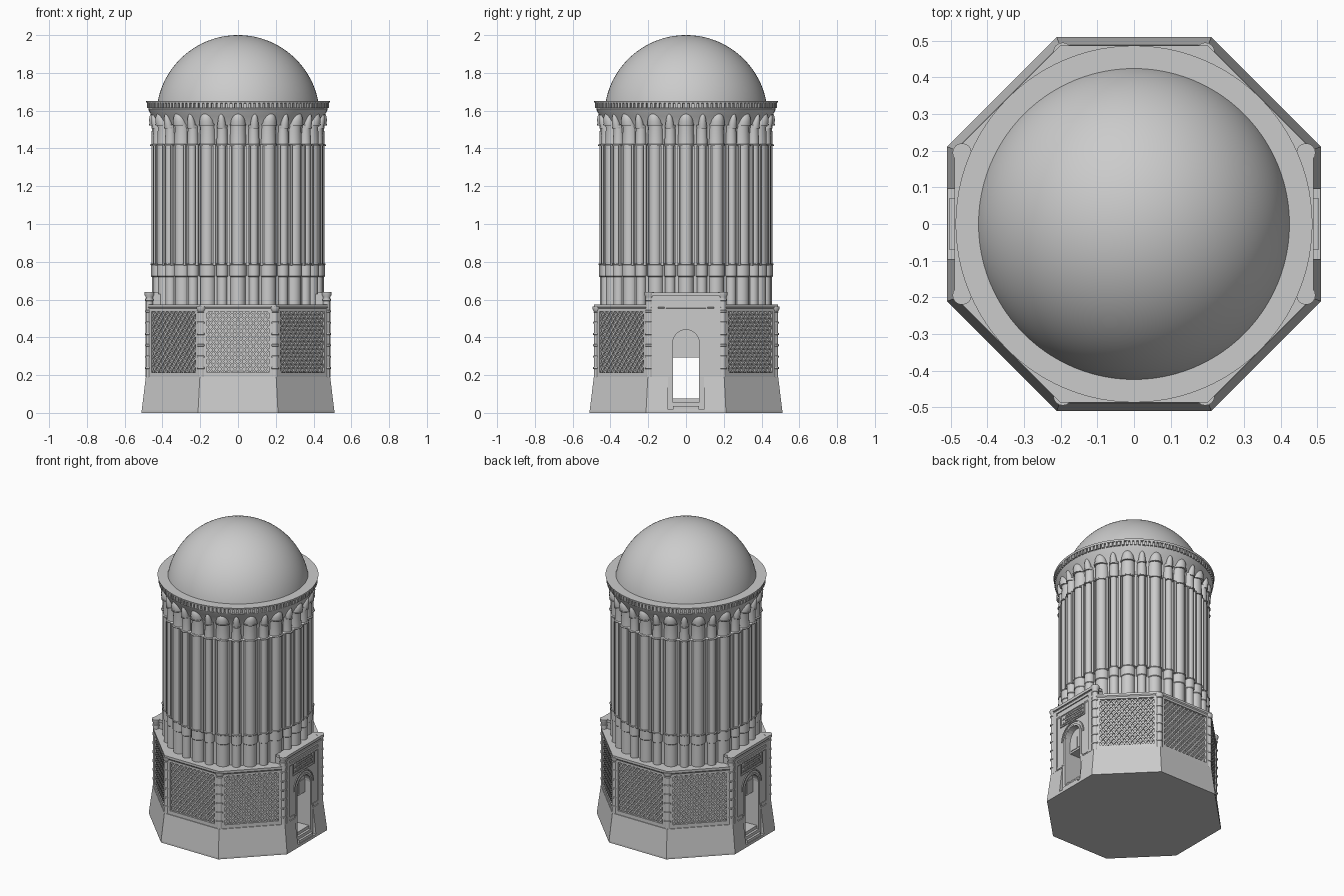
import bpy, bmesh
from math import pi, cos, sin, tan, radians
from mathutils import Matrix, Vector

if "Cube" in bpy.data.objects:
    bpy.data.objects.remove(bpy.data.objects["Cube"])

stone = bpy.data.materials.new("grey stone")
stone.use_nodes = True
COLOR = (0.6, 0.6, 0.6, 1)
stone.diffuse_color = COLOR
stone.node_tree.nodes["Principled BSDF"].inputs["Base Color"].default_value = COLOR


def spin(deg):
    return Matrix.Rotation(radians(deg), 4, 'Z')


def move(x, y, z=0):
    return Matrix.Translation((x, y, z))


def box(bm, m, x, y, z):
    """Box from (min, max) ranges."""
    lo, hi = Vector((x[0], y[0], z[0])), Vector((x[1], y[1], z[1]))
    size = Matrix.Diagonal((*(hi - lo), 1))
    bmesh.ops.create_cube(bm, size=1, matrix=m @ Matrix.Translation((lo + hi) / 2) @ size)


def lathe(bm, m, profile, n, phase=0.0):
    """Closed solid from (radius, height) rings with n sides."""
    rings = [[bm.verts.new(m @ Vector((r * cos(phase + 2 * pi * i / n),
                                      r * sin(phase + 2 * pi * i / n), z)))
              for i in range(n)] for r, z in profile]
    for a, b in zip(rings, rings[1:]):
        for i in range(n):
            j = (i + 1) % n
            bm.faces.new((a[i], a[j], b[j], b[i]))
    bm.faces.new(rings[0][::-1])
    bm.faces.new(rings[-1])


def prism(bm, m, outline, x0, x1):
    """Extrude a (y, z) outline along x."""
    a = [bm.verts.new(m @ Vector((x0, y, z))) for y, z in outline]
    b = [bm.verts.new(m @ Vector((x1, y, z))) for y, z in outline]
    bm.faces.new(a[::-1])
    bm.faces.new(b)
    for i in range(len(a)):
        j = (i + 1) % len(a)
        bm.faces.new((a[i], a[j], b[j], b[i]))


def finish(bm, name, smooth=True):
    bmesh.ops.recalc_face_normals(bm, faces=bm.faces)
    me = bpy.data.meshes.new(name)
    bm.to_mesh(me)
    bm.free()
    ob = bpy.data.objects.new(name, me)
    me.materials.append(stone)
    bpy.context.collection.objects.link(ob)
    bpy.ops.object.select_all(action='DESELECT')
    ob.select_set(True)
    bpy.context.view_layer.objects.active = ob
    if smooth:
        bpy.ops.object.shade_smooth_by_angle(angle=radians(35))
    return ob


def cut(ob, cutter):
    mod = ob.modifiers.new("cut", 'BOOLEAN')
    mod.object, mod.operation, mod.solver = cutter, 'DIFFERENCE', 'EXACT'
    bpy.context.view_layer.objects.active = ob
    bpy.ops.object.modifier_apply(modifier=mod.name)


def arch(half, z0, spring, rise, n=12):
    """Pointed-round arch outline, from foot to foot."""
    top = [(half * cos(pi * i / n), spring + rise * sin(pi * i / n)) for i in range(n + 1)]
    return [(half, z0)] + top + [(-half, z0)]


I4 = Matrix.Identity(4)
PORTALS = (0, 180)
PANELS = (45, 90, 135, 225, 270, 315)

# Octagonal base, and the gate blocks on two sides
oct_r = 1 / cos(pi / 8)
bm = bmesh.new()
lathe(bm, I4, [(a * oct_r, z) for a, z in
               ((.51, 0), (.51, .012), (.488, .19), (.468, .192), (.468, .545),
                (.48, .55), (.487, .56), (.487, .575))], 8, pi / 8)
base = finish(bm, "octagon_base", False)
bm = bmesh.new()
for d in PORTALS:
    box(bm, spin(d), (.41, .482), (-.19, .19), (.17, .63))
gates = finish(bm, "gate_blocks", False)

# Door passage, arched niches and step slots cut out
bm = bmesh.new()
box(bm, I4, (-.7, .7), (-.07, .07), (.075, .292))
passage = finish(bm, "passage_cutter", False)
bm = bmesh.new()
for d in PORTALS:
    prism(bm, spin(d), arch(.07, .2, .37, .07), .445, .7)
niches = finish(bm, "niche_cutter", False)
bm = bmesh.new()
for d in PORTALS:
    box(bm, spin(d), (.47, .7), (-.095, .095), (.018, .25))
slots = finish(bm, "slot_cutter", False)
for ob in (base, gates):
    for cutter in (passage, niches):
        cut(ob, cutter)
cut(base, slots)
for cutter in (passage, niches, slots):
    bpy.data.objects.remove(cutter)

# Steps, door jambs and gate ornament
bm = bmesh.new()
for d in PORTALS:
    m = spin(d)
    for i in range(3):
        box(bm, m, (.44, .505 - .015 * i), (-.07, .07), (.015, .036 + .02 * i))
    box(bm, m, (.42, .49), (-.197, .197), (.62, .638))
    for s in (-1, 1):
        box(bm, m, (.46, .487), sorted((s * .07, s * .094)), (.018, .21))
        box(bm, m, (.48, .489), sorted((s * .148, s * .182)), (.19, .61))
        box(bm, m, (.48, .486), sorted((s * .1, s * .148)), (.2, .215))
        box(bm, m, (.48, .488), sorted((s * .07, s * .082)), (.2, .37))
        box(bm, m, (.44, .449), sorted((s * .003, s * .058)), (.305, .385))
    box(bm, m, (.48, .489), (-.148, .148), (.592, .61))
    # Raised rings around the arch
    for rad, wide in ((.076, .012), (.1, .007)):
        for i in range(12):
            a = pi * (i + .5) / 12
            seg = m @ move(.484, rad * cos(a), .37 + rad * sin(a)) @ Matrix.Rotation(a, 4, 'X')
            box(bm, seg, (-.004, .004), (-wide / 2, wide / 2), (-rad * .14, rad * .14))
    # Framed relief panel
    for z in (.482, .56):
        box(bm, m, (.48, .488), (-.115, .115), (z - .004, z + .004))
    for s in (-.111, .111):
        box(bm, m, (.48, .488), (s - .004, s + .004), (.482, .56))
    for row in range(4):
        for k in range(-5 + row % 2, 6 - row % 2):
            y = k * .018 + (row % 2) * .009
            box(bm, m, (.48, .487), (y - .006, y + .006), (.494 + row * .015, .504 + row * .015))
finish(bm, "gate_ornament", False)

# Lattice panels in frames
U, Z0, Z1 = .165, .215, .538
bm = bmesh.new()
slope = 1.25
for d in PANELS:
    m = spin(d)
    for s in (-1, 1):
        box(bm, m, (.46, .484), sorted((s * U, s * .195)), (.19, .55))
        # Diagonal bars clipped to the panel
        for k in range(-8, 22):
            c = Z0 - U * slope + k * .0405
            ys = [max(-U, (Z0 - c) / slope), min(U, (Z1 - c) / slope)]
            if ys[1] - ys[0] < .008:
                continue
            p, q = [Vector((.47, s * y, c + slope * y)) for y in ys]
            t = (q - p).normalized() * .0045
            side = Vector((0, -t.z, t.y))
            pts = [p - side, q - side, q + side, p + side]
            prism(bm, m, [(v.y, v.z) for v in pts], .465, .478 + s * .001)
    box(bm, m, (.46, .484), (-.195, .195), (.19, Z0))
    box(bm, m, (.46, .484), (-.195, .195), (Z1, .552))
finish(bm, "lattice_panels", False)

# Banded corner columns, taller beside the gates
bm = bmesh.new()
for i in range(8):
    m = spin(22.5 + 45 * i) @ move(.508, 0)
    top = .625 if i in (0, 3, 4, 7) else .55
    prof, z = [], .19
    while z < top - .02:
        prof += [(.019, z), (.019, z + .042), (.0225, z + .044), (.0225, z + .052), (.019, z + .054)]
        z += .06
    prof = [p for p in prof if p[1] < top - .012] + [(.019, top - .012), (.026, top), (.026, top + .014)]
    lathe(bm, m, prof, 16)
finish(bm, "corner_columns")

# Drum core with flared crown, ledge and cornice
bm = bmesh.new()
lathe(bm, I4, [(.425, .56), (.425, 1.5), (.435, 1.53), (.455, 1.57), (.472, 1.6), (.476, 1.61),
               (.472, 1.613), (.472, 1.638), (.484, 1.64), (.487, 1.652), (.42, 1.652)], 96)
finish(bm, "drum_core")
bm = bmesh.new()
for i in range(120):
    box(bm, spin(3 * i), (.465, .482), (-.0075, .0075), (1.614, 1.64))
finish(bm, "cornice_dentils", False)

# Alternating wide and narrow engaged columns around the drum
bm = bmesh.new()
for i in range(32):
    wide = i % 2 == 0
    R, r = (.426, .033) if wide else (.437, .02)
    f = .041 if wide else .027
    Rf = .456 - f
    m, mf = spin(11.25 * i) @ move(R, 0), spin(11.25 * i) @ move(Rf, 0)
    lathe(bm, mf, [(f, .57), (f, .72), (f + .004, .724), (f + .004, .782),
                   (f + .007, .785), (f + .007, .79), (r, .792)], 20)
    lathe(bm, m, [(r, .78), (r, 1.43)], 20)
    lathe(bm, mf, [(r, 1.412), (f + .009, 1.414), (f + .009, 1.42), (f + .003, 1.424),
                   (f, 1.51), (f + .002, 1.525)], 20)
finish(bm, "drum_columns")

# Stepped fins between the shafts
bm = bmesh.new()
for i in range(32):
    m = spin(11.25 * i + 5.625 + (1 if i % 2 == 0 else -1) * .75)
    box(bm, m, (.41, .44), (-.015, .015), (.78, 1.42))
    box(bm, m, (.41, .452), (-.007, .007), (.78, 1.42))
finish(bm, "drum_fins", False)

# Rounded hoods on the column tops
bm = bmesh.new()
for i in range(32):
    wide = i % 2 == 0
    w, z0, h = (.04, 1.525, .065) if wide else (.022, 1.51, .07)
    m = spin(11.25 * i) @ move(.427 if wide else .44, 0, z0) @ Matrix.Shear('YZ', 4, (0, 0))
    m = m @ Matrix(((1, 0, .22, 0), (0, 1, 0, 0), (0, 0, 1, 0), (0, 0, 0, 1)))
    lathe(bm, m, [(w + .004, -.004), (w + .004, .004)] +
          [(w * cos(pi / 2 * k / 7), .004 + h * sin(pi / 2 * k / 7)) for k in range(7)] +
          [(.001, h + .005)], 20)
finish(bm, "column_hoods")

# Dome
bm = bmesh.new()
SR = .433
lathe(bm, I4, [(SR * cos(a), 2 - SR + SR * sin(a)) for a in
               [radians(10 + 79.8 * k / 28) for k in range(29)]], 96)
finish(bm, "dome")
